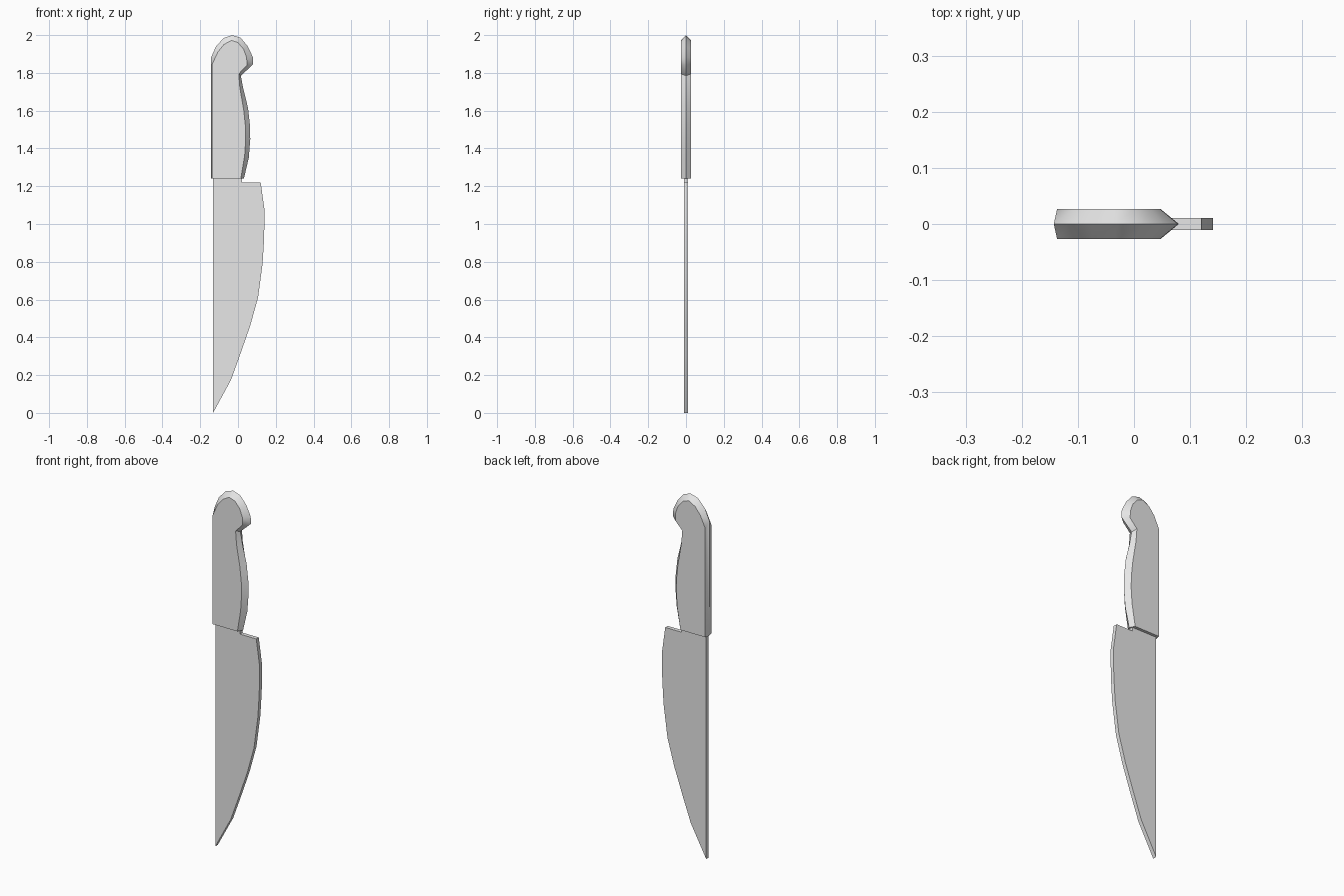
import bpy, bmesh
from math import radians

cube = bpy.data.objects.get("Cube")
if cube:
    bpy.data.objects.remove(cube)

grey = bpy.data.materials.new("plain_grey")
grey.use_nodes = True
colour = (0.8, 0.8, 0.8, 1)
grey.diffuse_color = colour
grey.node_tree.nodes["Principled BSDF"].inputs["Base Color"].default_value = colour


def loft(name, sections):
    """Join matching (x, z) outlines, each placed at its own y, and cap both ends."""
    bm = bmesh.new()
    rings = [[bm.verts.new((x, y, z)) for x, z in outline] for y, outline in sections]
    count = len(rings[0])
    for a, b in zip(rings, rings[1:]):
        for i in range(count):
            j = (i + 1) % count
            bm.faces.new((a[i], a[j], b[j], b[i]))
    bm.faces.new(rings[0])
    bm.faces.new(rings[-1])
    bmesh.ops.recalc_face_normals(bm, faces=bm.faces)
    for face in bm.faces:
        face.smooth = True
    # Outline edges stay crisp; gentle bends along the rim shade smoothly
    for edge in bm.edges:
        along_rim = abs(edge.verts[0].co.y - edge.verts[1].co.y) < 0.001
        edge.smooth = not along_rim and edge.calc_face_angle() < radians(40)
    mesh = bpy.data.meshes.new(name)
    bm.to_mesh(mesh)
    bm.free()
    mesh.materials.append(grey)
    obj = bpy.data.objects.new(name, mesh)
    bpy.context.collection.objects.link(obj)
    return obj


# Blade: flat plate with a straight spine, curved edge and stepped heel
blade = [(-0.132, 1.25), (0.02, 1.25), (0.02, 1.22), (0.12, 1.22), (0.141, 1.07),
         (0.138, 0.92), (0.13, 0.79), (0.106, 0.61), (0.064, 0.46), (0.01, 0.305),
         (-0.037, 0.175), (-0.132, 0)]
loft("blade", [(-0.011, blade), (0.011, blade)])

# Handle: wide ridge in the middle, narrower flat cheeks on both sides
ridge = [(-0.143, 1.24), (-0.143, 1.88), (-0.117, 1.94), (-0.075, 1.985), (-0.03, 2),
         (0.015, 1.985), (0.052, 1.94), (0.078, 1.885), (0.08, 1.845), (0.015, 1.785),
         (0.027, 1.72), (0.053, 1.615), (0.063, 1.525), (0.065, 1.45), (0.057, 1.35),
         (0.031, 1.24)]
cheek = [(-0.137, 1.24), (-0.137, 1.845), (-0.107, 1.91), (-0.075, 1.95), (-0.035, 1.972),
         (0, 1.96), (0.03, 1.925), (0.046, 1.88), (0.047, 1.84), (0.004, 1.795),
         (0.01, 1.72), (0.03, 1.605), (0.039, 1.52), (0.041, 1.45), (0.035, 1.36),
         (0.015, 1.24)]
loft("handle", [(-0.027, cheek), (0, ridge), (0.027, cheek)])
